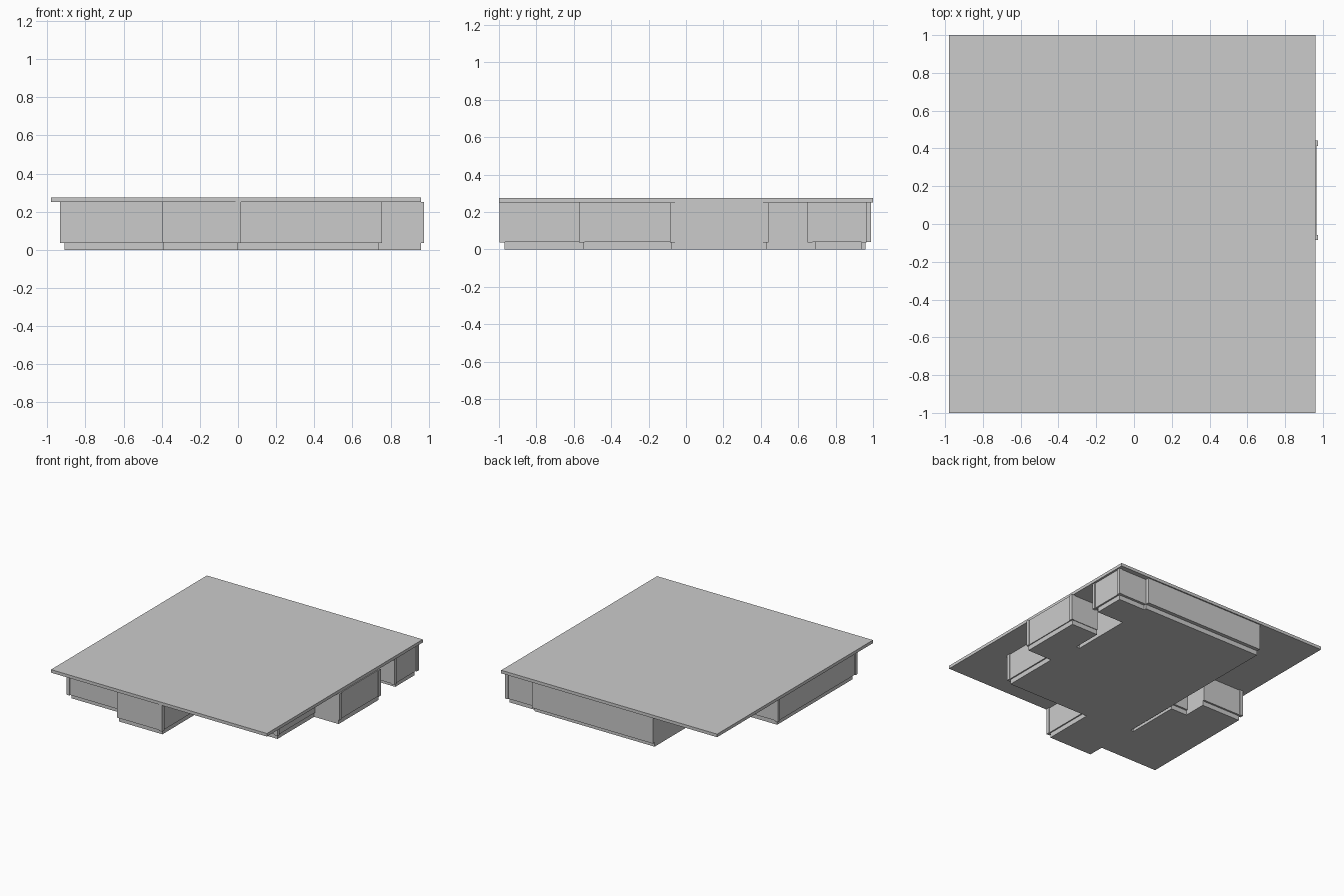
import bpy, bmesh

if "Cube" in bpy.data.objects:
    bpy.data.objects.remove(bpy.data.objects["Cube"])

grey = bpy.data.materials.new("plain_grey")
grey.diffuse_color = (0.6, 0.6, 0.6, 1)
grey.use_nodes = True
grey.node_tree.nodes["Principled BSDF"].inputs["Base Color"].default_value = grey.diffuse_color


def finish(name, bm):
    bmesh.ops.recalc_face_normals(bm, faces=bm.faces)
    me = bpy.data.meshes.new(name)
    bm.to_mesh(me)
    bm.free()
    me.materials.append(grey)
    ob = bpy.data.objects.new(name, me)
    bpy.context.collection.objects.link(ob)
    return ob


def prism(name, outline, z0, z1):
    """Extrude a plan outline from z0 to z1."""
    bm = bmesh.new()
    f = bm.faces.new([bm.verts.new((x, y, z0)) for x, y in outline])
    r = bmesh.ops.extrude_face_region(bm, geom=[f])
    top = [v for v in r["geom"] if isinstance(v, bmesh.types.BMVert)]
    bmesh.ops.translate(bm, verts=top, vec=(0, 0, z1 - z0))
    return finish(name, bm)


def box(name, x0, x1, y0, y1, z0, z1):
    return prism(name, [(x0, y0), (x1, y0), (x1, y1), (x0, y1)], z0, z1)


# flat roof
box("roof_slab", -0.98, 0.96, -1, 1, 0.25, 0.275)

# floor plate, following the room plan with two narrow slits
prism("floor_plate", [
    (-.91, -.84), (-.39, -.84), (-.39, -.97), (0, -.97), (0, -.55),
    (.74, -.55), (.74, -.08), (.96, -.08), (.96, .43), (.72, .43),
    (.72, .19), (.69, .19), (.69, .69), (.93, .69), (.93, .94),
    (.69, .94), (.69, .96), (-.39, .96), (-.39, -.50), (-.415, -.50),
    (-.415, -.06), (-.56, -.06), (-.56, .13), (-.91, .13)], 0, 0.038)

# walls, standing slightly outside the floor edge
prism("walls", [
    (-.925, -.865), (-.395, -.865), (-.395, -.99), (.01, -.99), (.01, -.565),
    (.75, -.565), (.75, -.08), (.967, -.08), (.967, .435), (.72, .435),
    (.72, .19), (.69, .19), (.69, .655), (.943, .655), (.943, .96),
    (.69, .96), (.69, .99), (-.395, .99), (-.395, -.50), (-.415, -.50),
    (-.415, -.045), (-.56, -.045), (-.56, .145), (-.925, .145)], 0.038, 0.25)

# corner posts: outer corner and the direction towards the room
T = 0.028
posts = [(-.932, -.872, 1, 1), (.016, -.997, -1, 1), (.756, -.572, -1, 1),
         (.434, -.572, -1, 1), (.974, -.086, -1, 1), (.974, .441, -1, -1),
         (.95, .649, -1, 1), (.95, .966, -1, -1), (-.932, .152, 1, -1)]
for i, (x, y, sx, sy) in enumerate(posts):
    xs, ys = sorted((x, x + sx * T)), sorted((y, y + sy * T))
    box(f"corner_post_{i + 1}", *xs, *ys, 0.036, 0.25)
